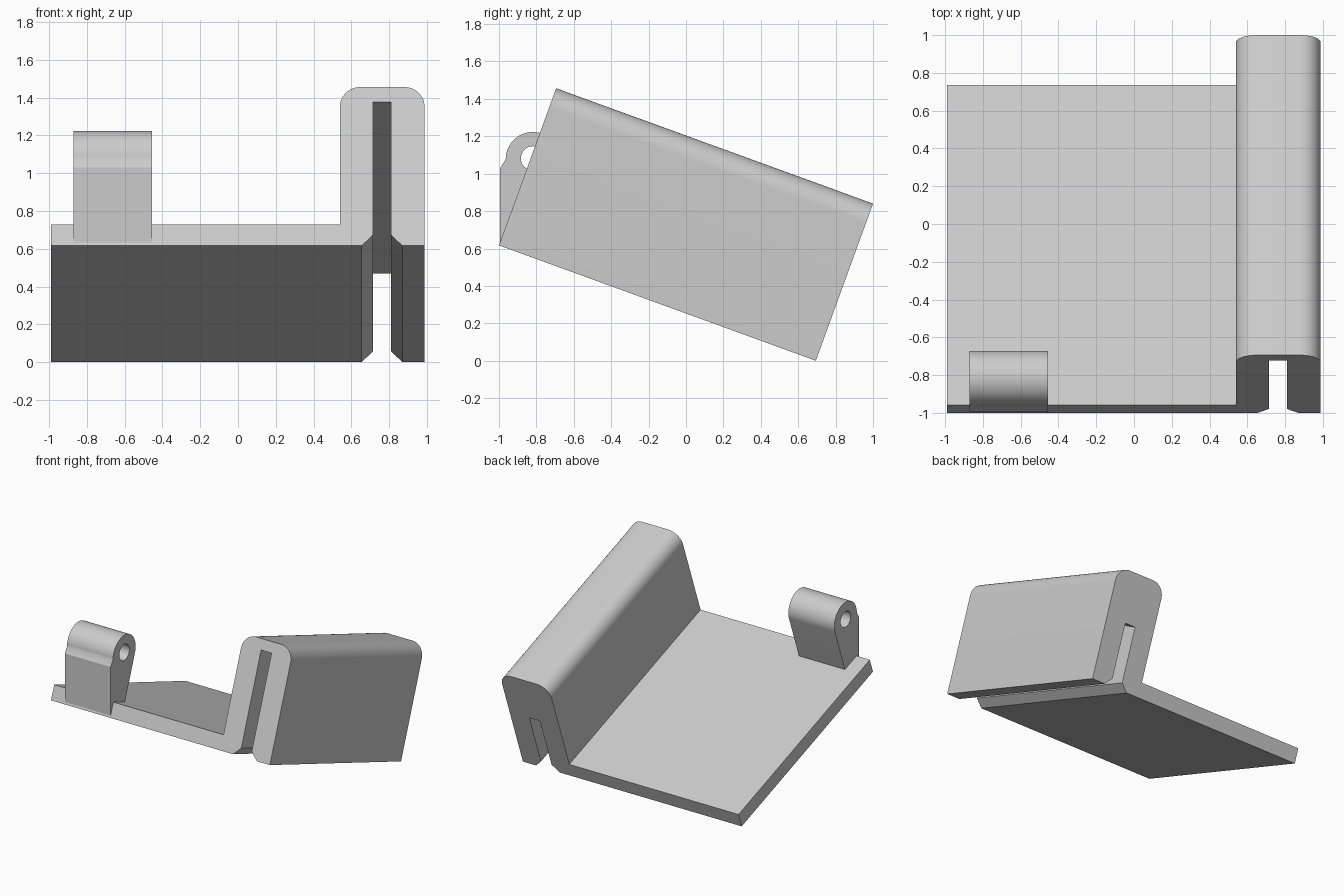
import bpy, bmesh
from math import sin, cos, radians
from mathutils import Matrix, Vector

cube = bpy.data.objects.get("Cube")
if cube:
    bpy.data.objects.remove(cube, do_unlink=True)

TILT = radians(20)
LENGTH = 1.803

grey = bpy.data.materials.new("light grey")
grey.use_nodes = True
COLOUR = (0.6, 0.6, 0.6, 1)
grey.diffuse_color = COLOUR
grey.node_tree.nodes["Principled BSDF"].inputs["Base Color"].default_value = COLOUR


def arc(cx, cy, r, start, end, steps):
    """Points on an arc, angles in degrees."""
    angles = [radians(start + (end - start) * i / steps) for i in range(steps + 1)]
    return [(cx + r * cos(a), cy + r * sin(a)) for a in angles]


def loft(name, first, last):
    """Solid between two matching closed outlines."""
    bm = bmesh.new()
    a = [bm.verts.new(p) for p in first]
    b = [bm.verts.new(p) for p in last]
    bm.faces.new(a)
    bm.faces.new(b[::-1])
    for i in range(len(a)):
        j = (i + 1) % len(a)
        bm.faces.new((a[i], b[i], b[j], a[j]))
    bmesh.ops.recalc_face_normals(bm, faces=bm.faces)
    mesh = bpy.data.meshes.new(name)
    bm.to_mesh(mesh)
    bm.free()
    mesh.materials.append(grey)
    obj = bpy.data.objects.new(name, mesh)
    bpy.context.collection.objects.link(obj)
    return obj


def activate(obj):
    bpy.ops.object.select_all(action="DESELECT")
    obj.select_set(True)
    bpy.context.view_layer.objects.active = obj


def smooth(obj):
    activate(obj)
    bpy.ops.object.shade_smooth_by_angle(angle=radians(30))


# Plate and slotted rail share one section; the slot gets shallower to the back
def section(slot_top):
    outline = [(-0.99, 0), (0.655, 0), (0.715, 0.06), (0.715, slot_top),
               (0.81, slot_top), (0.81, 0.06), (0.87, 0), (0.988, 0)]
    outline += arc(0.878, 0.784, 0.11, 0, 90, 12)
    outline += arc(0.65, 0.784, 0.11, 90, 180, 12)
    return outline + [(0.54, 0.12), (-0.99, 0.12)]


body = loft("plate_and_slotted_rail",
            [(x, 0, h) for x, h in section(0.81)],
            [(x, LENGTH, h) for x, h in section(0.5)])
body.data.transform(Matrix.Translation((0, -1, LENGTH * sin(TILT)))
                    @ Matrix.Rotation(-TILT, 4, "X"))
smooth(body)

# Upright lug with a rounded top, its back wall square to the plate
CY, CZ, R = -0.818, 1.077, 0.146
side = [(-0.994, 0.632), (-0.994, 1.03)] + arc(CY, CZ, R, 180, -20, 32)
foot = Vector(side[-1]) - 0.42 * Vector((sin(TILT), cos(TILT)))
side.append(tuple(foot))
lug = loft("hinge_lug", [(-0.87, y, z) for y, z in side],
           [(-0.455, y, z) for y, z in side])

# Pin hole through the lug
hole = arc(CY, CZ + 0.005, 0.065, 0, 360, 32)[:-1]
cutter = loft("pin_hole_cutter", [(-1, y, z) for y, z in hole],
              [(-0.3, y, z) for y, z in hole])
cutter.hide_render = True
cut = lug.modifiers.new("pin_hole", "BOOLEAN")
cut.operation = "DIFFERENCE"
cut.solver = "EXACT"
cut.object = cutter
activate(lug)
bpy.ops.object.modifier_apply(modifier=cut.name)
bpy.data.objects.remove(cutter, do_unlink=True)
smooth(lug)
